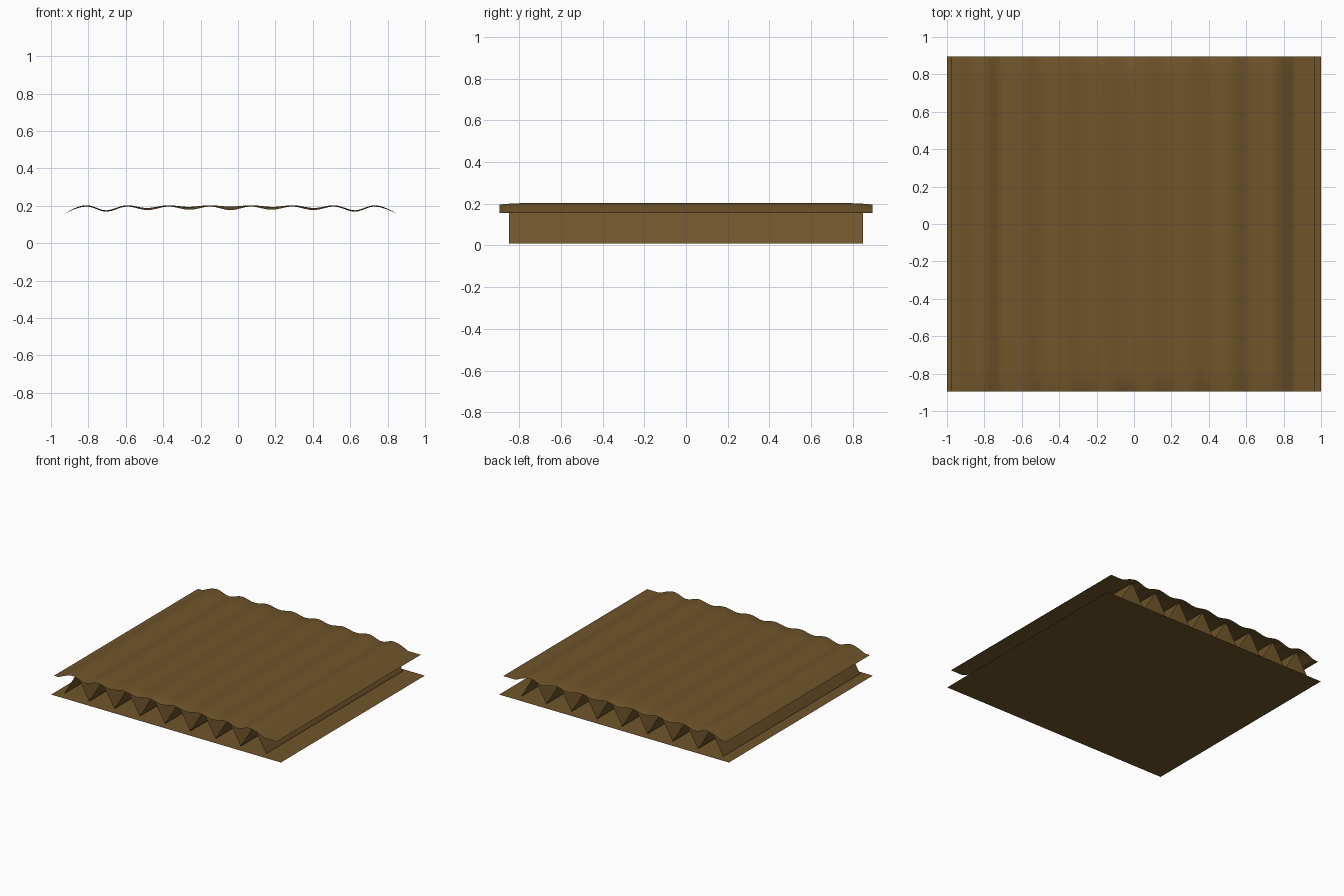
import bpy, math

if "Cube" in bpy.data.objects:
    bpy.data.objects.remove(bpy.data.objects["Cube"])

card = bpy.data.materials.new("cardboard")
card.diffuse_color = (0.16, 0.09, 0.024, 1)
card.use_nodes = True
card.node_tree.nodes["Principled BSDF"].inputs["Base Color"].default_value = card.diffuse_color

FIRST, PITCH, PEAKS = -0.81, 0.22, 8          # flute ridges
LEFT, RIGHT = FIRST - PITCH / 2, FIRST + PITCH * (PEAKS - 0.5)


def strip(name, xs, ys, height, smooth=False):
    """Open sheet over the grid xs by ys with z = height(x, y)."""
    n = len(ys)
    verts = [(x, y, height(x, y)) for x in xs for y in ys]
    faces = [(i * n + j, (i + 1) * n + j, (i + 1) * n + j + 1, i * n + j + 1)
             for i in range(len(xs) - 1) for j in range(n - 1)]
    me = bpy.data.meshes.new(name)
    me.from_pydata(verts, [], faces)
    me.materials.append(card)
    ob = bpy.data.objects.new(name, me)
    bpy.context.collection.objects.link(ob)
    if smooth:
        me.shade_smooth()
    return ob


def span(a, b, n):
    return [a + (b - a) * i / n for i in range(n + 1)]


# Flat bottom liner
strip("bottom_liner", [-1, 1], [-0.895, 0.895], lambda x, y: 0)


# Zigzag fluted core
def flute(x, y):
    return 0.01 + 0.185 * (round((x - LEFT) / (PITCH / 2)) % 2)


strip("fluted_core", span(LEFT, RIGHT, 2 * PEAKS), [-0.85, 0.85], flute)


# Top liner draped over the ridges, with flat side margins and drooping ends
def drape(x, y):
    last = FIRST + PITCH * (PEAKS - 1)
    out = max(FIRST - x, x - last, 0)
    edge = max(0, (abs(y) - 0.77) / 0.125)
    if out:
        t = min(out / 0.125, 1)
        s = t * t * (1.6 - 0.6 * t)
        return 0.155 + 0.048 * (1 - s) * (1 - 0.15 * edge ** 2)
    wave = 0.5 - 0.5 * math.cos(2 * math.pi * (x - FIRST) / PITCH)
    side = min(1, abs(x + 0.04) / 0.68)
    sag = (0.007 + 0.021 * side ** 2.5) * wave
    return 0.203 - sag - edge ** 2 * (0.007 + 0.012 * wave * (1 - side))


ys = span(-0.895, -0.77, 6) + span(-0.77, 0.77, 8)[1:] + span(0.77, 0.895, 6)[1:]
strip("top_liner", span(-0.975, 0.965, 150), ys, drape, True)
